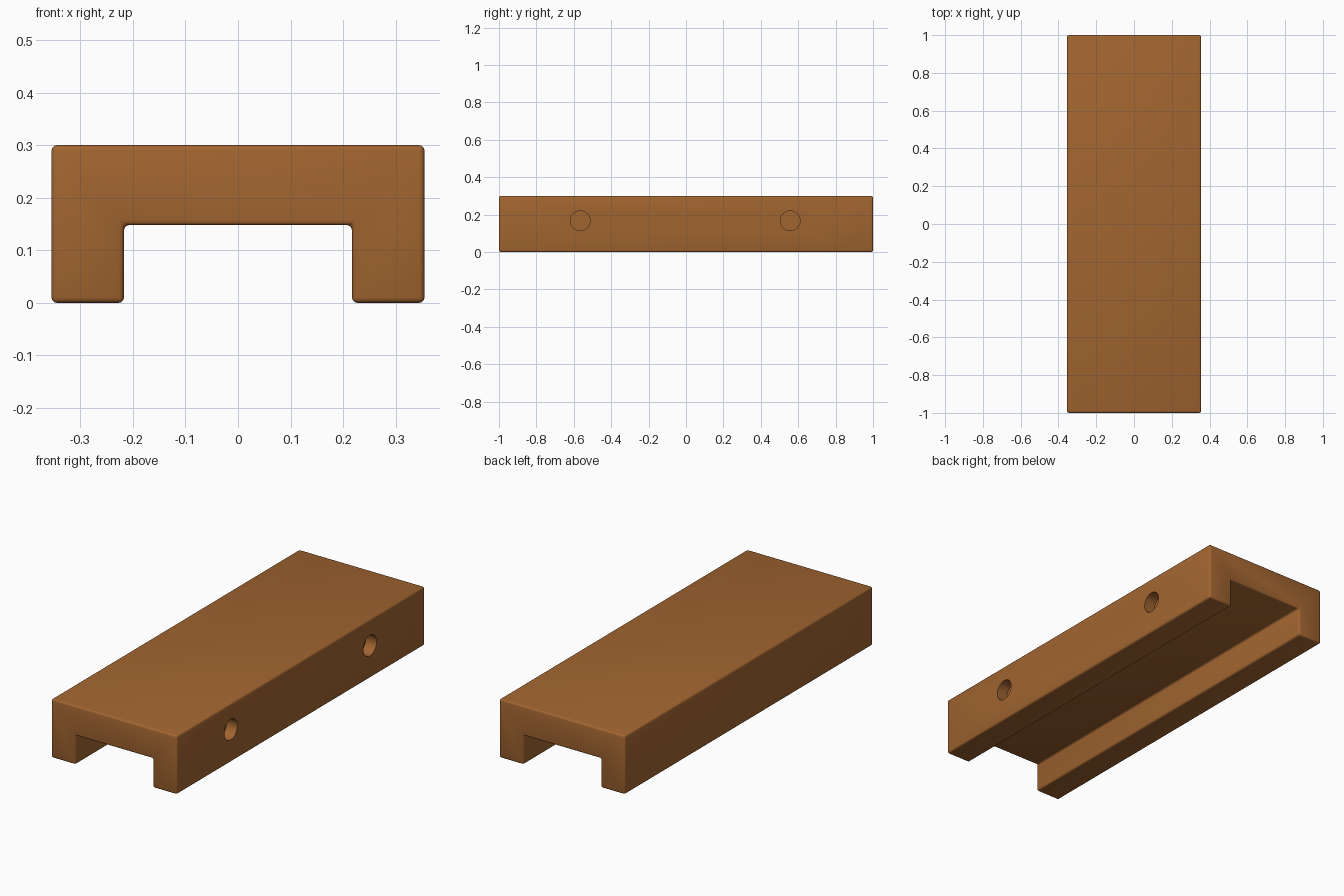
import bpy, bmesh
from math import pi

if "Cube" in bpy.data.objects:
    bpy.data.objects.remove(bpy.data.objects["Cube"])

HALF_W, INNER_W, HEIGHT, CEIL, HALF_L = 0.355, 0.217, 0.30, 0.148, 1.0
HOLE_R, HOLE_Z, HOLE_DEPTH = 0.053, 0.167, 0.06

wood = bpy.data.materials.new("brown")
wood.diffuse_color = (0.36, 0.13, 0.03, 1)
wood.use_nodes = True
wood.node_tree.nodes["Principled BSDF"].inputs["Base Color"].default_value = wood.diffuse_color

# Channel body: U-shaped profile extruded along y
right = [(INNER_W, CEIL), (INNER_W, 0), (HALF_W, 0), (HALF_W, HEIGHT)]
profile = right + [(-x, z) for x, z in reversed(right)]
bm = bmesh.new()
face = bm.faces.new([bm.verts.new((x, -HALF_L, z)) for x, z in profile])
ext = bmesh.ops.extrude_face_region(bm, geom=[face])
verts = [v for v in ext["geom"] if isinstance(v, bmesh.types.BMVert)]
bmesh.ops.translate(bm, verts=verts, vec=(0, 2 * HALF_L, 0))
bmesh.ops.recalc_face_normals(bm, faces=bm.faces)
mesh = bpy.data.meshes.new("channel_block")
bm.to_mesh(mesh)
bm.free()
block = bpy.data.objects.new("channel_block", mesh)
bpy.context.collection.objects.link(block)
mesh.materials.append(wood)

# Softened edges
bevel = block.modifiers.new("soft_edges", "BEVEL")
bevel.width = 0.01
bevel.segments = 3

# Blind screw holes in the right side
for i, y in enumerate((-0.565, 0.557)):
    bpy.ops.mesh.primitive_cylinder_add(
        vertices=32, radius=HOLE_R, depth=2 * HOLE_DEPTH,
        location=(HALF_W, y, HOLE_Z), rotation=(0, pi / 2, 0))
    cutter = bpy.context.object
    cutter.name = f"hole_cutter_{i + 1}"
    cutter.data.materials.append(wood)
    cutter.hide_render = True
    cut = block.modifiers.new(f"hole_{i + 1}", "BOOLEAN")
    cut.operation = "DIFFERENCE"
    cut.solver = "EXACT"
    cut.object = cutter

# Apply the cuts, remove the cutters, then smooth the rounded edges
bpy.ops.object.select_all(action="DESELECT")
block.select_set(True)
bpy.context.view_layer.objects.active = block
for mod in list(block.modifiers):
    bpy.ops.object.modifier_apply(modifier=mod.name)
for ob in [o for o in bpy.data.objects if o.name.startswith("hole_cutter")]:
    bpy.data.objects.remove(ob)
bpy.ops.object.shade_smooth_by_angle(angle=pi / 5)
